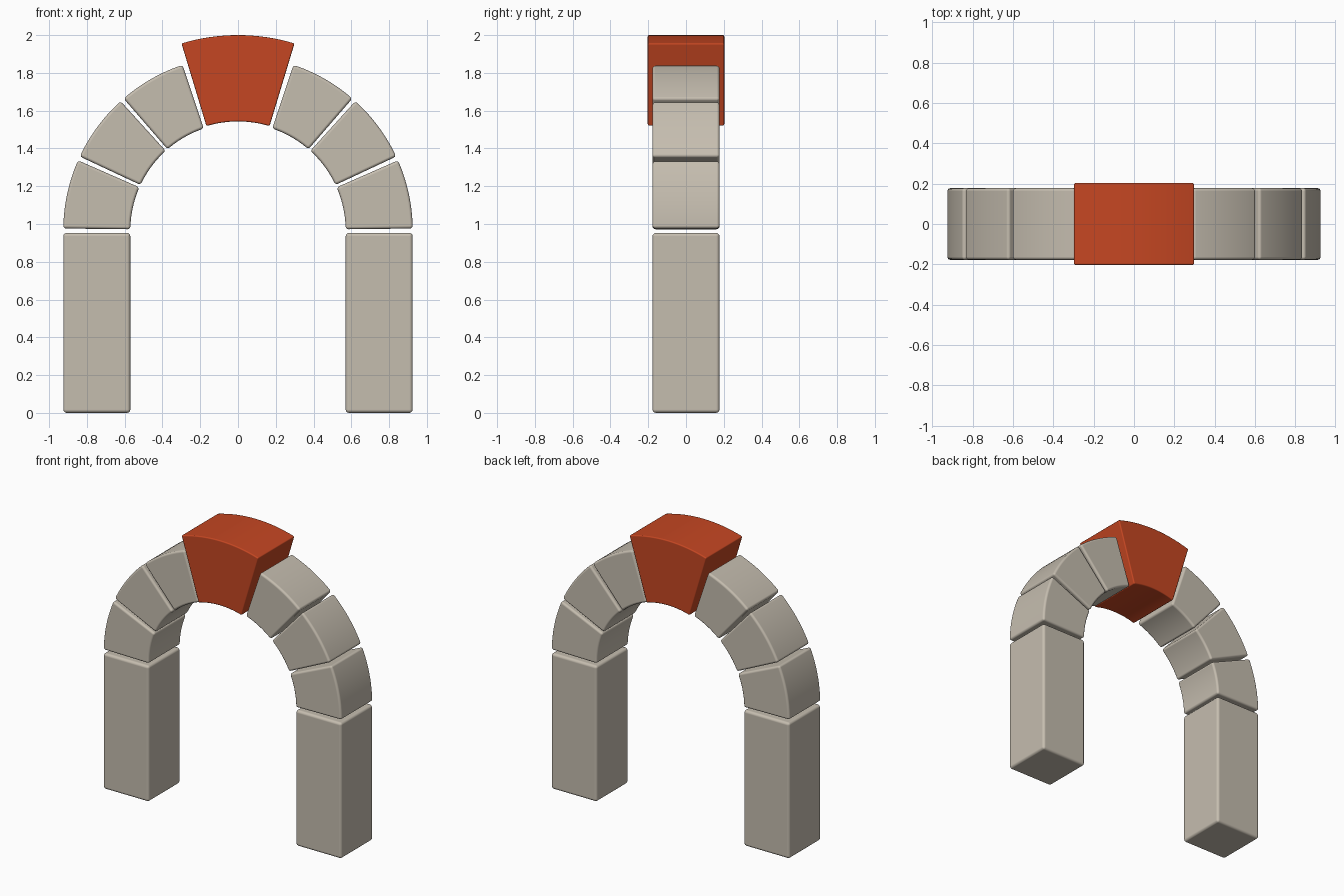
import bpy
import bmesh
from math import radians, cos, sin

default = bpy.data.objects.get("Cube")
if default:
    bpy.data.objects.remove(default, do_unlink=True)

SPRING_Z = 0.965           # height of the arch centre
INNER, OUTER = 0.57, 0.925  # arch radii
DEPTH = 0.355


def make_material(name, rgb):
    mat = bpy.data.materials.new(name)
    mat.use_nodes = True
    color = (*rgb, 1.0)
    mat.diffuse_color = color
    bsdf = next(n for n in mat.node_tree.nodes if n.type == 'BSDF_PRINCIPLED')
    bsdf.inputs["Base Color"].default_value = color
    bsdf.inputs["Roughness"].default_value = 0.8
    return mat


stone = make_material("warm grey stone", (0.56, 0.51, 0.43))
red = make_material("brick red", (0.56, 0.062, 0.016))


def block(name, outline, depth, mat, bevel):
    """Extrude an (x, z) outline along y and round its edges."""
    bm = bmesh.new()
    face = bm.faces.new([bm.verts.new((x, -depth / 2, z)) for x, z in outline])
    moved = bmesh.ops.extrude_face_region(bm, geom=[face])["geom"]
    bmesh.ops.translate(bm, vec=(0, depth, 0),
                        verts=[v for v in moved if isinstance(v, bmesh.types.BMVert)])
    bmesh.ops.recalc_face_normals(bm, faces=bm.faces)
    for f in bm.faces:
        f.smooth = True
    mesh = bpy.data.meshes.new(name)
    bm.to_mesh(mesh)
    bm.free()
    mesh.materials.append(mat)
    obj = bpy.data.objects.new(name, mesh)
    bpy.context.collection.objects.link(obj)
    mod = obj.modifiers.new("rounded edges", 'BEVEL')
    mod.width = bevel
    mod.segments = 3
    mod.limit_method = 'ANGLE'
    mod.angle_limit = radians(30)
    mod.harden_normals = True
    return obj


def wedge(start, end, inner, outer, steps=12):
    """Outline of a ring sector between two angles in degrees."""
    angles = [radians(start + (end - start) * i / steps) for i in range(steps + 1)]
    rim = [(outer * cos(a), SPRING_Z + outer * sin(a)) for a in angles]
    inside = [(inner * cos(a), SPRING_Z + inner * sin(a)) for a in reversed(angles)]
    return rim + inside


# Pillars and arch stones on both sides
tiers = {"lower": (0.7, 23.7), "middle": (25.1, 47.8), "upper": (49.1, 71.5)}
for side, sign in (("left", 1), ("right", -1)):
    pillar = [(INNER, 0), (OUTER, 0), (OUTER, 0.953), (INNER, 0.953)]
    block(f"{side}_pillar", [(sign * x, z) for x, z in pillar], DEPTH, stone, 0.018)
    for tier, (start, end) in tiers.items():
        outline = wedge(start, end, INNER, OUTER)
        block(f"{side}_{tier}_arch_stone", [(sign * x, z) for x, z in outline],
              DEPTH, stone, 0.015)

# Keystone, taller and deeper than its neighbours
block("keystone", wedge(73.2, 106.8, 0.578, 2 - SPRING_Z, 16), 0.405, red, 0.008)
